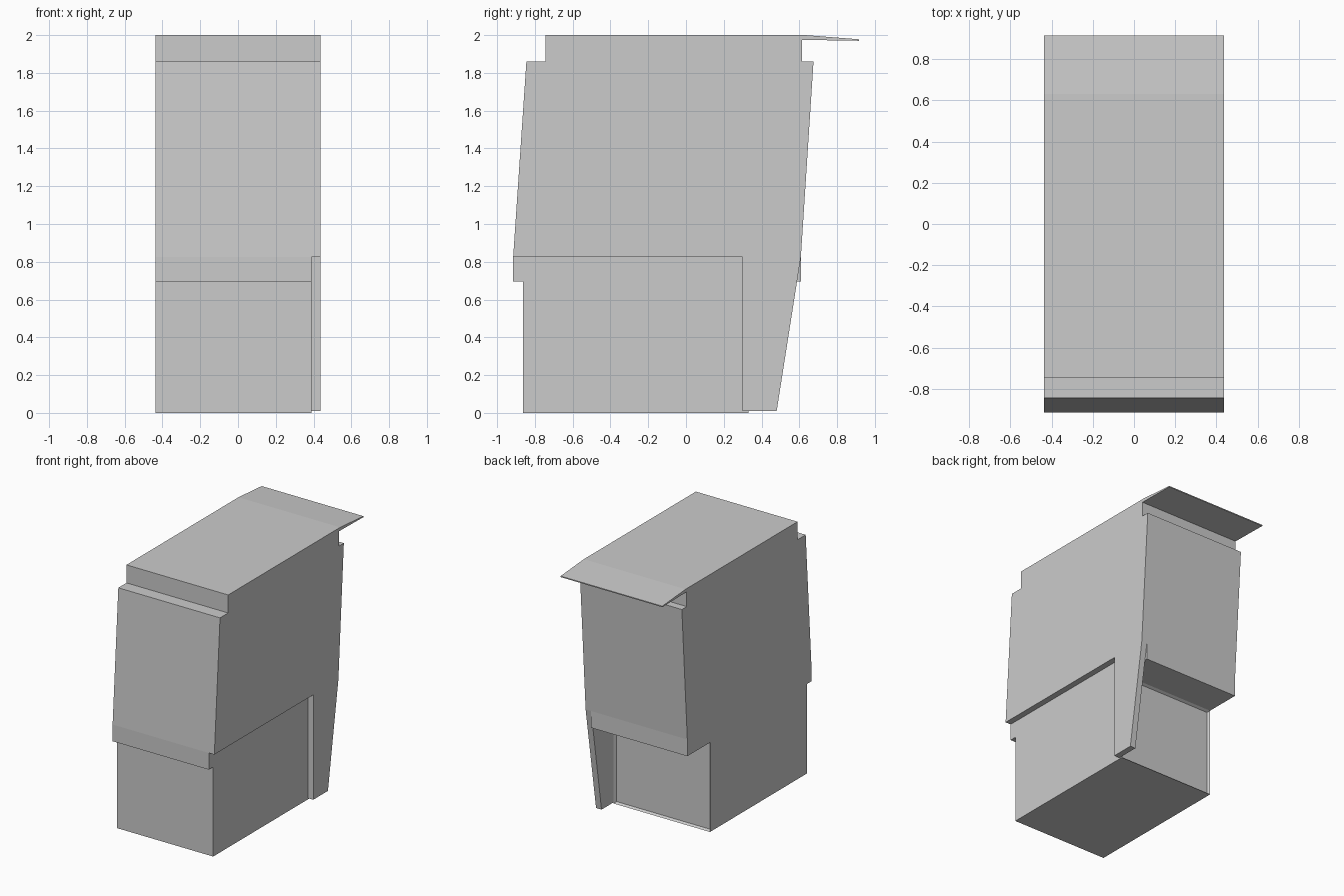
import bpy, bmesh

if "Cube" in bpy.data.objects:
    bpy.data.objects.remove(bpy.data.objects["Cube"])

W = 0.437       # half width of the cabinet
INNER = 0.39    # right side of the recessed base


def extrude_profile(name, profile, x0, x1):
    """Solid from a (y, z) outline swept between two x positions."""
    bm = bmesh.new()
    face = bm.faces.new([bm.verts.new((x0, y, z)) for y, z in profile])
    swept = bmesh.ops.extrude_face_region(bm, geom=[face])
    verts = [v for v in swept["geom"] if isinstance(v, bmesh.types.BMVert)]
    bmesh.ops.translate(bm, verts=verts, vec=(x1 - x0, 0, 0))
    bmesh.ops.recalc_face_normals(bm, faces=bm.faces)
    mesh = bpy.data.meshes.new(name)
    bm.to_mesh(mesh)
    bm.free()
    obj = bpy.data.objects.new(name, mesh)
    bpy.context.collection.objects.link(obj)
    return obj


def block(name, x0, x1, y0, y1, z0, z1):
    return extrude_profile(name, [(y0, z0), (y1, z0), (y1, z1), (y0, z1)], x0, x1)


# Leaning upper body with stepped top and thin rear visor
extrude_profile("upper_body", [
    (-0.915, 0.825), (0.608, 0.825), (0.675, 1.86), (0.615, 1.86),
    (0.615, 1.975), (0.915, 1.97), (0.915, 1.978), (0.63, 2.0),
    (-0.745, 2.0), (-0.745, 1.86), (-0.845, 1.86)], -W, W)

# Band below the upper body, overhanging front and back
block("middle_band", -W, INNER, -0.915, 0.608, 0.695, 0.825)

# Base block with a shallow recess in its back face
base = block("base_block", -W, INNER, -0.862, 0.33, 0.0, 0.695)
bm = bmesh.new()
bm.from_mesh(base.data)
back = [f for f in bm.faces if f.normal.y > 0.9]
bmesh.ops.inset_region(bm, faces=back, thickness=0.015, depth=0)
bmesh.ops.translate(bm, verts=back[0].verts, vec=(0, -0.02, 0))
bm.to_mesh(base.data)
bm.free()

# Tapered side leg at the rear right
extrude_profile("side_leg", [
    (0.30, 0.01), (0.48, 0.01), (0.608, 0.825), (0.30, 0.825)], INNER, W)
